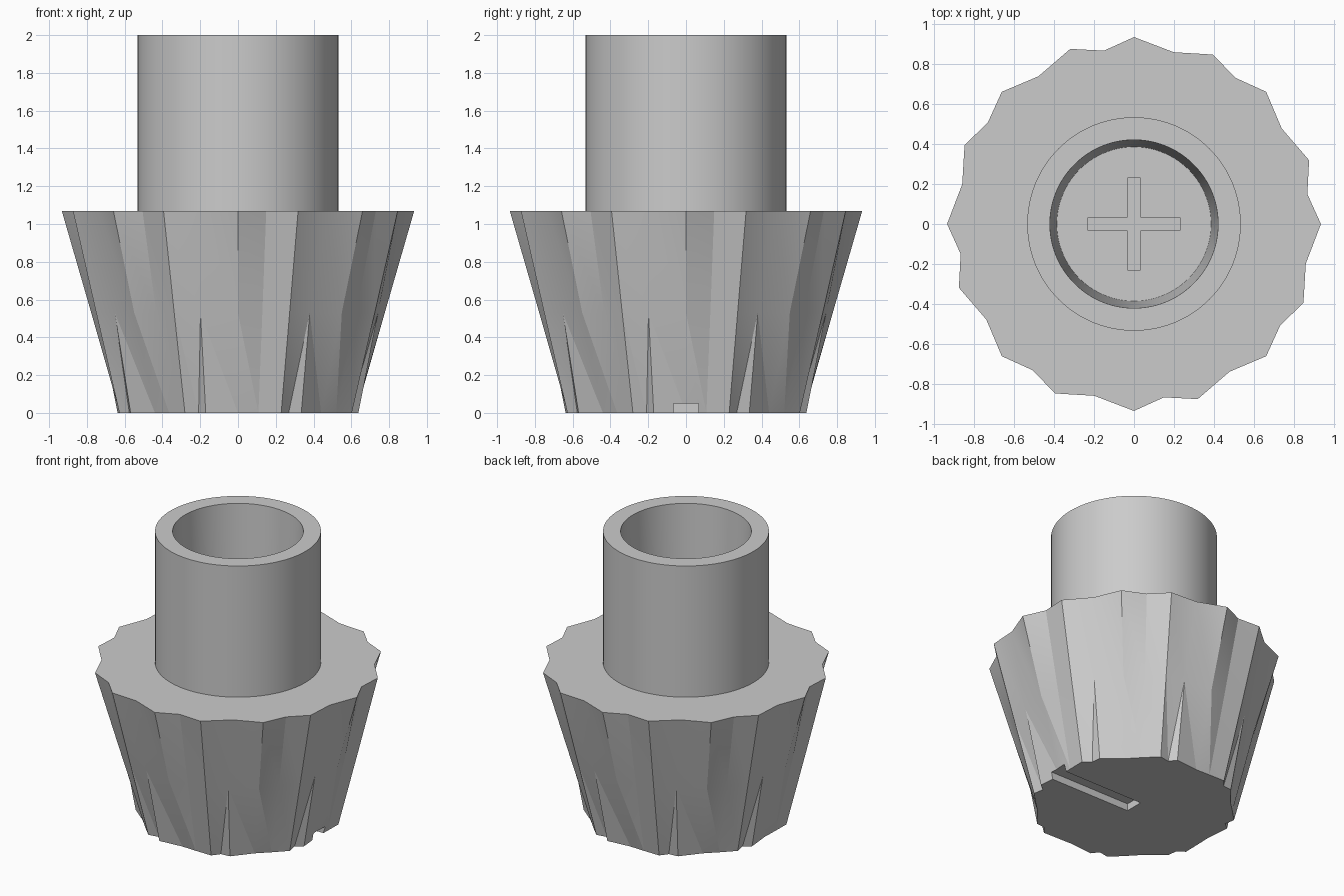
import bpy, bmesh, math

if "Cube" in bpy.data.objects:
    bpy.data.objects.remove(bpy.data.objects["Cube"])

grey = bpy.data.materials.new("plain grey")
grey.diffuse_color = (0.6, 0.6, 0.6, 1)
grey.use_nodes = True
grey.node_tree.nodes["Principled BSDF"].inputs["Base Color"].default_value = grey.diffuse_color


def add_object(name, bm, smooth_angle=None):
    bmesh.ops.recalc_face_normals(bm, faces=bm.faces)
    mesh = bpy.data.meshes.new(name)
    bm.to_mesh(mesh)
    bm.free()
    mesh.materials.append(grey)
    ob = bpy.data.objects.new(name, mesh)
    bpy.context.collection.objects.link(ob)
    if smooth_angle:
        bpy.ops.object.select_all(action='DESELECT')
        ob.select_set(True)
        bpy.context.view_layer.objects.active = ob
        bpy.ops.object.shade_smooth_by_angle(angle=math.radians(smooth_angle))
    return ob


def polar(deg, r, z):
    """Point measured from the front (-y), turning towards +x."""
    a = math.radians(deg)
    return (r * math.sin(a), -r * math.cos(a), z)


# One quarter of the fluted grip: (angle, radius) at top, middle and bottom.
# Notch and ridge share one valley above the middle and split below it.
quarter = [
    ((-25, .933), (-25, .799), (-25, .665)),    # crest
    ((-13, .88), (-15, .768), (-19.5, .625)),   # notch
    ((-13, .88), (-15, .768), (-15, .66)),      # ridge
    ((0, .933), (0, .777), (0, .622)),          # crest
    ((9.8, .878), (9.8, .757), (9.8, .635)),    # shallow valley
    ((20, .93), (20, .799), (20, .668)),        # crest
    ((32.9, .878), (30.2, .755), (25, .635)),   # notch
    ((32.9, .878), (30.2, .755), (30.5, .66)),  # ridge
    ((45, .933), (45, .777), (45, .622)),       # crest
    ((55.3, .888), (55.3, .761), (55, .635)),   # shallow valley
]
levels = (1.07, 0.53, 0.0)

# Fluted grip
bm = bmesh.new()
rings = []
for k, z in enumerate(levels):
    rings.append([bm.verts.new(polar(p[k][0] + 90 * q, p[k][1], z))
                  for q in range(4) for p in quarter])
n = len(rings[0])
for upper, lower in zip(rings, rings[1:]):
    for i in range(n):
        j = (i + 1) % n
        bm.faces.new((upper[i], lower[i], lower[j]))
        bm.faces.new((upper[i], lower[j], upper[j]))
bm.faces.new(rings[0])
bm.faces.new(rings[2])
bmesh.ops.remove_doubles(bm, verts=bm.verts, dist=1e-5)
grip = add_object("fluted_grip", bm, 12)


# Cut-outs: pointer groove underneath, cross socket in the bore floor
def cut(name, lo, hi):
    bm = bmesh.new()
    bmesh.ops.create_cube(bm, size=1)
    for v in bm.verts:
        v.co = [(a + b) / 2 + c * (b - a) for a, b, c in zip(lo, hi, v.co)]
    cutter = add_object(name, bm)
    cutter.hide_render = True
    cutter.hide_viewport = True
    mod = grip.modifiers.new(name, 'BOOLEAN')
    mod.operation = 'DIFFERENCE'
    mod.solver = 'EXACT'
    mod.object = cutter


cut("pointer_groove_cutter", (0, -.065, -.1), (1, .065, .05))
cut("socket_cutter_x", (-.23, -.0325, .85), (.23, .0325, 1.3))
cut("socket_cutter_y", (-.0325, -.23, .85), (.0325, .23, 1.3))

# Hollow collar with a slightly tapered bore
bm = bmesh.new()
profile = [(.533, 1.07), (.533, 2.0), (.42, 2.0), (.385, 1.07)]
seg = 96
loops = [[bm.verts.new(polar(360 * i / seg, r, z)) for i in range(seg)]
         for r, z in profile]
for a, b in zip(loops, loops[1:]):
    for i in range(seg):
        j = (i + 1) % seg
        bm.faces.new((a[i], a[j], b[j], b[i]))
# Open underneath, so make the walls face outwards and the bore inwards
collar = add_object("collar", bm, 30)
